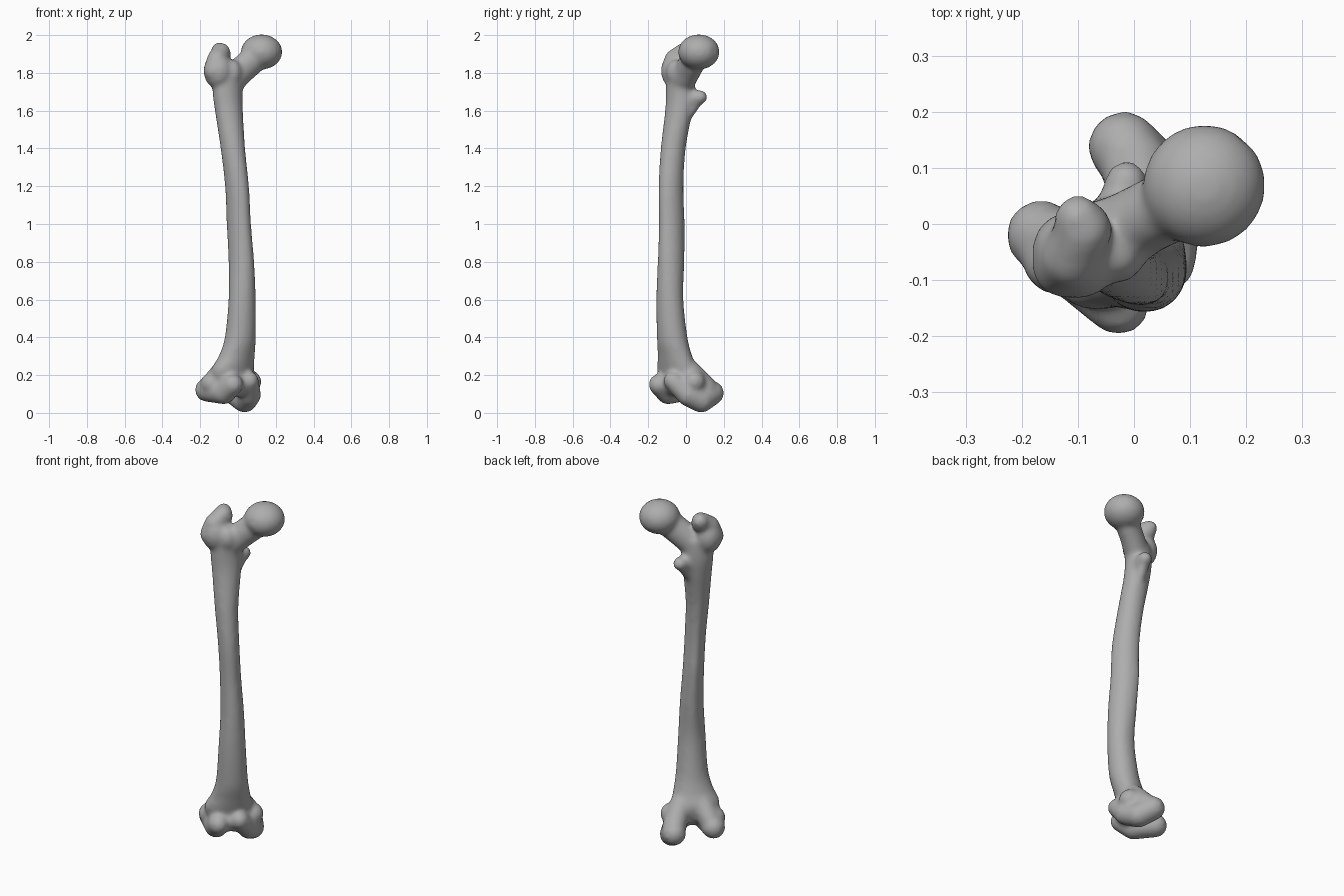
import bpy, bmesh
from math import sin, cos, pi, radians
from mathutils import Vector, Matrix

cube = bpy.data.objects.get("Cube")
if cube:
    bpy.data.objects.remove(cube)

TWIST = radians(40)               # side-to-side axis of the bone, seen from above
TURN = Matrix.Rotation(TWIST, 4, 'Z')

mat = bpy.data.materials.new("bone_grey")
mat.use_nodes = True
GREY = (0.42, 0.42, 0.42, 1)
mat.diffuse_color = GREY
mat.node_tree.nodes["Principled BSDF"].inputs["Base Color"].default_value = GREY

bm = bmesh.new()


def ball(center, radii, turn=TURN, target=None):
    """Ellipsoid; radii run along the side, front and up axes."""
    m = Matrix.Translation(center) @ turn @ Matrix.Diagonal((*radii, 1))
    bmesh.ops.create_icosphere(target or bm, subdivisions=4, radius=1, matrix=m)


def chain(points, flat=1.0, steps=6):
    """Rounded limb through (x, y, z, radius) points; flat thins its front-back depth."""
    for p, q in zip(points, points[1:]):
        for i in range(steps + 1):
            v = Vector(p).lerp(Vector(q), i / steps)
            ball(v[:3], (v[3], v[3] * flat, v[3]))


def spline(a, b, c, d, t):
    return 0.5 * (2 * b + (c - a) * t + (2 * a - 5 * b + 4 * c - d) * t * t
                  + (3 * b - a - 3 * c + d) * t ** 3)


def shaft(rows, sides=40, steps=6):
    """Loft of turned ellipses (z, x, y, half width, half depth) with a rear ridge."""
    rows = [Vector(r) for r in rows]
    last = len(rows) - 1
    rings = []
    for i in range(last):
        a, b, c, d = (rows[max(0, min(last, i + k))] for k in (-1, 0, 1, 2))
        for s in range(steps + (i == last - 1)):
            z, x, y, w, h = spline(a, b, c, d, s / steps)
            ridge = 0.13 * max(0, 1 - abs(z - 1) / 0.7)
            ring = []
            for j in range(sides):
                t = 2 * pi * j / sides
                k = 1 + ridge * max(0, sin(t)) ** 10
                p = TURN @ Vector((w * k * cos(t), h * k * sin(t), 0))
                ring.append(bm.verts.new(p + Vector((x, y, z))))
            rings.append(ring)
    for lo, hi in zip(rings, rings[1:]):
        for j in range(sides):
            n = (j + 1) % sides
            bm.faces.new((lo[j], lo[n], hi[n], hi[j]))
    bm.faces.new(rings[0][::-1])
    bm.faces.new(rings[-1])


# shaft, bowed forward and flared at both ends
shaft([(.13, -.02, -.035, .11, .06), (.22, -.03, -.045, .13, .085),
       (.3, -.007, -.058, .105, .08), (.4, .012, -.073, .085, .078),
       (.6, .022, -.086, .073, .071), (.8, .018, -.08, .063, .074),
       (1, .005, -.077, .057, .073), (1.2, -.005, -.08, .057, .071),
       (1.4, -.027, -.068, .063, .068), (1.6, -.048, -.038, .078, .069),
       (1.7, -.055, -.03, .085, .071), (1.8, -.05, -.03, .085, .07)])

# ball head and neck
ball((.125, .068, 1.911), (.11, .109, .093))
chain([(-.05, -.03, 1.75, .08), (.02, .01, 1.815, .075), (.09, .045, 1.88, .076)], .85)

# greater trochanter: broad outer mass, rising rear tip and front lip
ball((-.105, -.055, 1.81), (.075, .08, .095))
chain([(-.125, -.075, 1.81, .057), (-.11, -.06, 1.87, .055), (-.09, -.01, 1.91, .05)])
chain([(-.09, -.01, 1.9, .052), (-.1, .01, 1.92, .042)])
ball((-.03, -.055, 1.8), (.05, .05, .07))

# lesser trochanter
chain([(-.025, .02, 1.66, .045), (-.014, .075, 1.672, .038)])
chain([(-.03, .01, 1.58, .03), (-.018, .06, 1.66, .034)])

# inner condyle, swept from the front groove round to the rear
chain([(.06, -.07, .17, .05), (.062, .01, .095, .06), (.035, .08, .067, .066),
       (-.018, .137, .105, .064)])
ball((.066, .045, .165), (.057, .06, .06))
chain([(.02, .02, .22, .06), (.005, .1, .13, .065)])

# outer condyle
chain([(-.028, -.142, .15, .056), (-.075, -.095, .108, .063),
       (-.165, -.02, .122, .063)])
ball((-.135, -.062, .155), (.065, .065, .06))
chain([(-.05, -.06, .24, .07), (-.13, -.03, .16, .06)])

# bridge between the condyles
ball((.005, -.045, .16), (.1, .075, .075))

bmesh.ops.recalc_face_normals(bm, faces=bm.faces)
mesh = bpy.data.meshes.new("thigh_bone")
bm.to_mesh(mesh)
bm.free()
mesh.materials.append(mat)
bone = bpy.data.objects.new("thigh_bone", mesh)
bpy.context.collection.objects.link(bone)

# cutter for the small pit in the head
pit = bmesh.new()
ball((.217, .172, 1.92), (.036, .036, .036), target=pit)
pit_mesh = bpy.data.meshes.new("head_pit_cutter")
pit.to_mesh(pit_mesh)
pit.free()
pit_mesh.materials.append(mat)
cutter = bpy.data.objects.new("head_pit_cutter", pit_mesh)
bpy.context.collection.objects.link(cutter)
cutter.hide_render = True
cutter.hide_set(True)


def remesh(name):
    r = bone.modifiers.new(name, 'REMESH')
    r.mode = 'VOXEL'
    r.voxel_size = 0.01
    r.use_smooth_shade = True


# fuse the parts into one skin, cut the pit, then soften the joins
remesh("fuse")
cut = bone.modifiers.new("pit", 'BOOLEAN')
cut.operation = 'DIFFERENCE'
cut.object = cutter
remesh("even_skin")
soft = bone.modifiers.new("soften", 'SMOOTH')
soft.factor = 0.5
soft.iterations = 10
